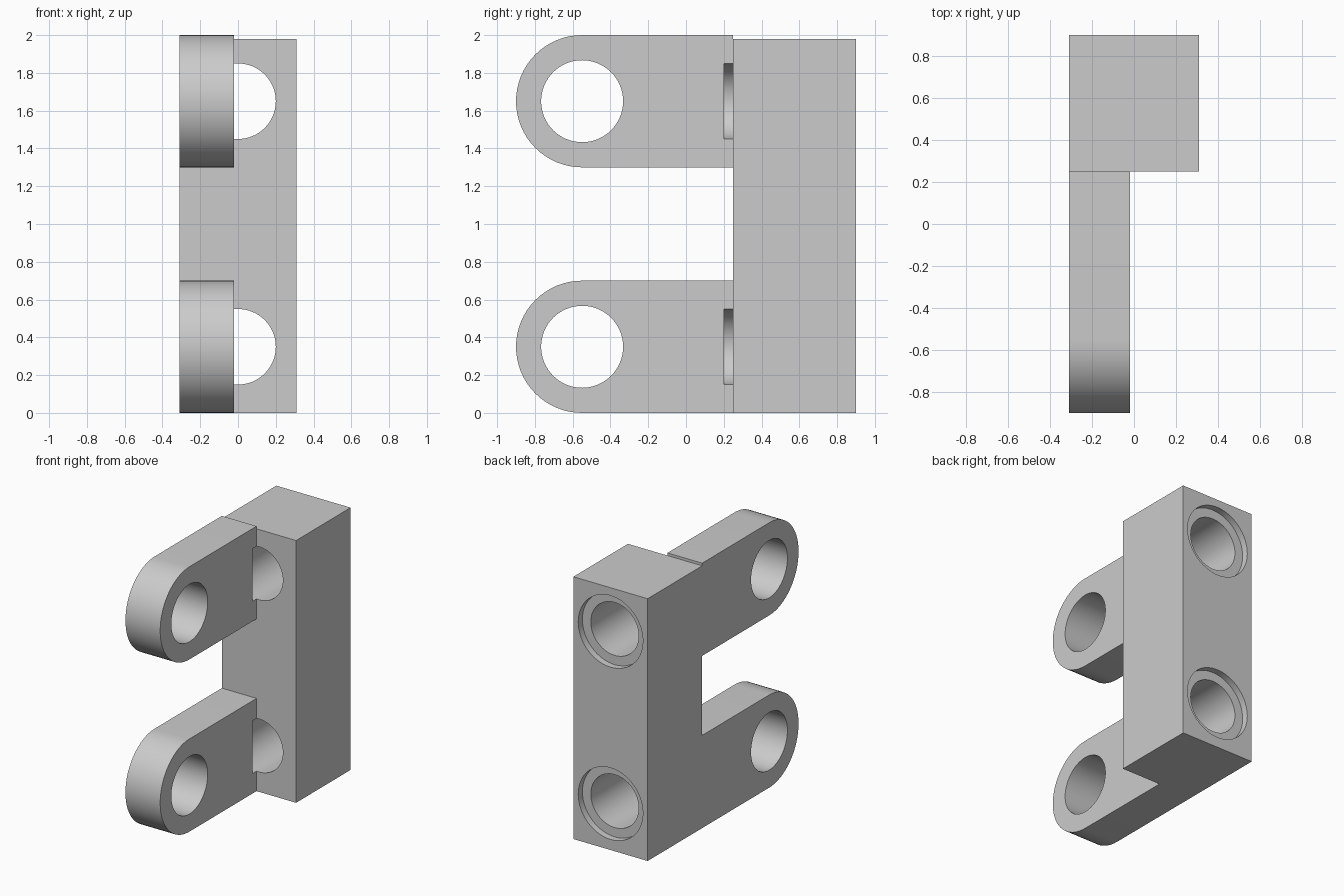
import bpy, bmesh, math
from mathutils import Matrix

if "Cube" in bpy.data.objects:
    bpy.data.objects.remove(bpy.data.objects["Cube"])

LEVELS = (0.35, 1.65)          # heights of the two lugs and bores
LUG_Y, LUG_R = -0.55, 0.35     # centre and radius of the rounded lug end
X0, X1 = -0.31, -0.02          # lug thickness range

grey = bpy.data.materials.new("light_grey")
grey.diffuse_color = (0.6, 0.6, 0.6, 1)
grey.use_nodes = True
grey.node_tree.nodes["Principled BSDF"].inputs["Base Color"].default_value = grey.diffuse_color


def make(name, bm):
    bmesh.ops.recalc_face_normals(bm, faces=bm.faces)
    me = bpy.data.meshes.new(name)
    bm.to_mesh(me)
    bm.free()
    me.materials.append(grey)
    ob = bpy.data.objects.new(name, me)
    bpy.context.collection.objects.link(ob)
    return ob


def cylinder(name, radius, axis, start, end, centre):
    """Cylinder along x or y between start and end."""
    bm = bmesh.new()
    bmesh.ops.create_cone(bm, cap_ends=True, segments=64, radius1=radius,
                          radius2=radius, depth=end - start)
    rot = Matrix.Rotation(math.pi / 2, 4, 'Y' if axis == 'x' else 'X')
    mid = (start + end) / 2
    loc = (mid, *centre) if axis == 'x' else (centre[0], mid, centre[1])
    bm.transform(Matrix.Translation(loc) @ rot)
    return make(name, bm)


def lug(name, z):
    """Plate with a half-round front end."""
    pts = [(0.25, z - LUG_R), (0.25, z + LUG_R)]
    for i in range(33):
        a = math.pi / 2 + math.pi * i / 32
        pts.append((LUG_Y + LUG_R * math.cos(a), z + LUG_R * math.sin(a)))
    bm = bmesh.new()
    face = bm.faces.new([bm.verts.new((X0, y, h)) for y, h in pts])
    out = bmesh.ops.extrude_face_region(bm, geom=[face])
    verts = [v for v in out['geom'] if isinstance(v, bmesh.types.BMVert)]
    bmesh.ops.translate(bm, verts=verts, vec=(X1 - X0, 0, 0))
    return make(name, bm)


def boolean(target, other, operation):
    mod = target.modifiers.new(other.name, 'BOOLEAN')
    mod.operation, mod.solver, mod.object = operation, 'EXACT', other
    bpy.context.view_layer.objects.active = target
    bpy.ops.object.modifier_apply(modifier=mod.name)
    bpy.data.objects.remove(other)


# Upright mounting block
bm = bmesh.new()
bmesh.ops.create_cube(bm, size=1)
bm.transform(Matrix.Translation((0, 0.575, 0.99)) @ Matrix.Diagonal((0.62, 0.65, 1.98, 1)))
bracket = make("hinge_bracket", bm)

# Two lugs joined to the block
for z in LEVELS:
    boolean(bracket, lug("lug", z), 'UNION')

# Pin holes, bolt bores and shallow rear counterbores
for z in LEVELS:
    boolean(bracket, cylinder("pin_hole", 0.217, 'x', -0.5, 0.2, (LUG_Y, z)), 'DIFFERENCE')
    boolean(bracket, cylinder("bolt_bore", 0.20, 'y', 0.20, 1.0, (0, z)), 'DIFFERENCE')
    boolean(bracket, cylinder("counterbore", 0.27, 'y', 0.85, 1.0, (0, z)), 'DIFFERENCE')

bracket.select_set(True)
bpy.context.view_layer.objects.active = bracket
bpy.ops.object.shade_smooth_by_angle(angle=math.radians(30))
